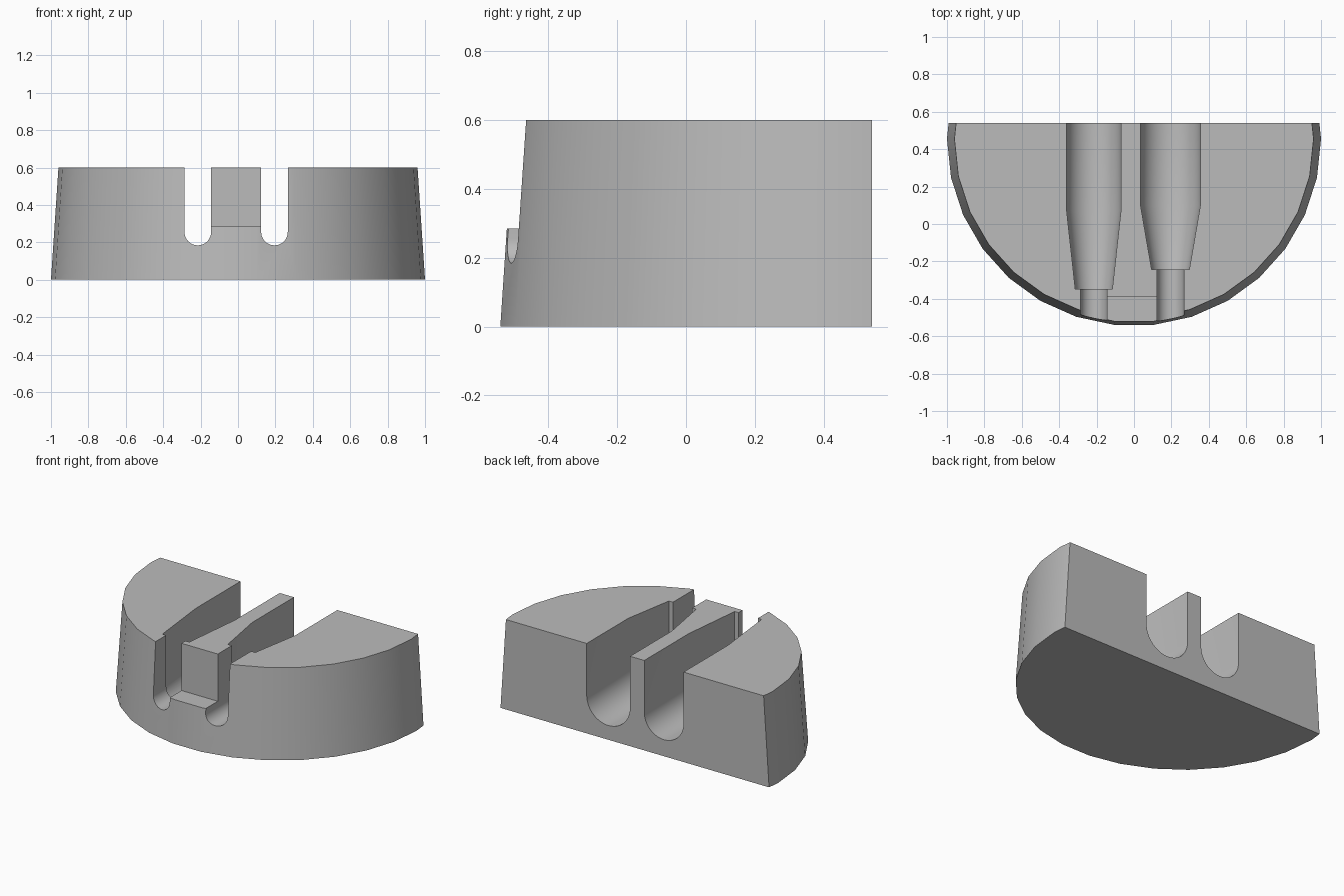
import bpy
import bmesh
import math

default = bpy.data.objects.get("Cube")
if default:
    bpy.data.objects.remove(default)

HEIGHT = 0.6
BACK_Y = 0.54
CENTRE_Y = 0.455
AXIS_Z = 0.255

grey = bpy.data.materials.new("plain grey")
grey.use_nodes = True
colour = (0.5, 0.5, 0.5, 1)
grey.diffuse_color = colour
grey.node_tree.nodes["Principled BSDF"].inputs["Base Color"].default_value = colour


def finish(bm, name):
    """Turn a bmesh into a grey object."""
    bmesh.ops.recalc_face_normals(bm, faces=bm.faces)
    mesh = bpy.data.meshes.new(name)
    bm.to_mesh(mesh)
    bm.free()
    mesh.materials.append(grey)
    obj = bpy.data.objects.new(name, mesh)
    bpy.context.collection.objects.link(obj)
    return obj


def loft(bm, rings):
    """Skin a list of equal-length point rings and cap both ends."""
    rows = [[bm.verts.new(p) for p in ring] for ring in rings]
    n = len(rows[0])
    for a, b in zip(rows, rows[1:]):
        for i in range(n):
            j = (i + 1) % n
            bm.faces.new((a[i], a[j], b[j], b[i]))
    bm.faces.new(rows[0])
    bm.faces.new(rows[-1])


def round_ring(radius, z, sides=30):
    angles = [math.tau * i / sides for i in range(sides)]
    return [(radius * math.cos(a), CENTRE_Y + radius * math.sin(a), z) for a in angles]


def u_ring(x, y, r, steps=24):
    """U-shaped channel section, open at the top of the block."""
    arc = [math.pi + math.pi * i / steps for i in range(steps + 1)]
    pts = [(x + r * math.cos(a), y, AXIS_Z + r * math.sin(a)) for a in arc]
    return [(x - r, y, HEIGHT + 0.2)] + pts + [(x + r, y, HEIGHT + 0.2)]


def channel_cutter(name, x, stations):
    bm = bmesh.new()
    loft(bm, [u_ring(x, y, r) for y, r in stations])
    return finish(bm, name)


def notch_cutter(name, x0, x1, back, floor):
    bm = bmesh.new()
    loft(bm, [[(x0, y, floor), (x1, y, floor), (x1, y, 0.8), (x0, y, 0.8)]
              for y in (-0.8, back)])
    return finish(bm, name)


# Tapered round block, sliced flat at the back
bm = bmesh.new()
loft(bm, [round_ring(1.0, 0), round_ring(0.96, HEIGHT)])
cut = bmesh.ops.bisect_plane(bm, geom=bm.verts[:] + bm.edges[:] + bm.faces[:],
                             plane_co=(0, BACK_Y, 0), plane_no=(0, 1, 0), clear_outer=True)
bmesh.ops.holes_fill(bm, edges=[e for e in bm.edges if e.is_boundary], sides=0)
block = finish(bm, "holder_block")

# Two stepped channels and the front notch between them
cutters = [
    channel_cutter("right_channel_cutter", -0.215,
                   [(-0.8, 0.071), (-0.348, 0.071), (-0.348, 0.099), (0.07, 0.145), (0.8, 0.145)]),
    channel_cutter("left_channel_cutter", 0.195,
                   [(-0.8, 0.071), (-0.242, 0.071), (-0.242, 0.101), (0.1, 0.16), (0.8, 0.16)]),
    notch_cutter("front_notch_cutter", -0.2, 0.18, -0.39, 0.285),
]

bpy.ops.object.select_all(action="DESELECT")
block.select_set(True)
bpy.context.view_layer.objects.active = block
for cutter in cutters:
    cutter.hide_render = True
    mod = block.modifiers.new(cutter.name, "BOOLEAN")
    mod.operation = "DIFFERENCE"
    mod.solver = "EXACT"
    mod.object = cutter
    bpy.ops.object.modifier_apply(modifier=mod.name)
    bpy.data.objects.remove(cutter)

# Smooth round walls, crisp edges
bpy.ops.object.shade_smooth_by_angle(angle=math.radians(30))
